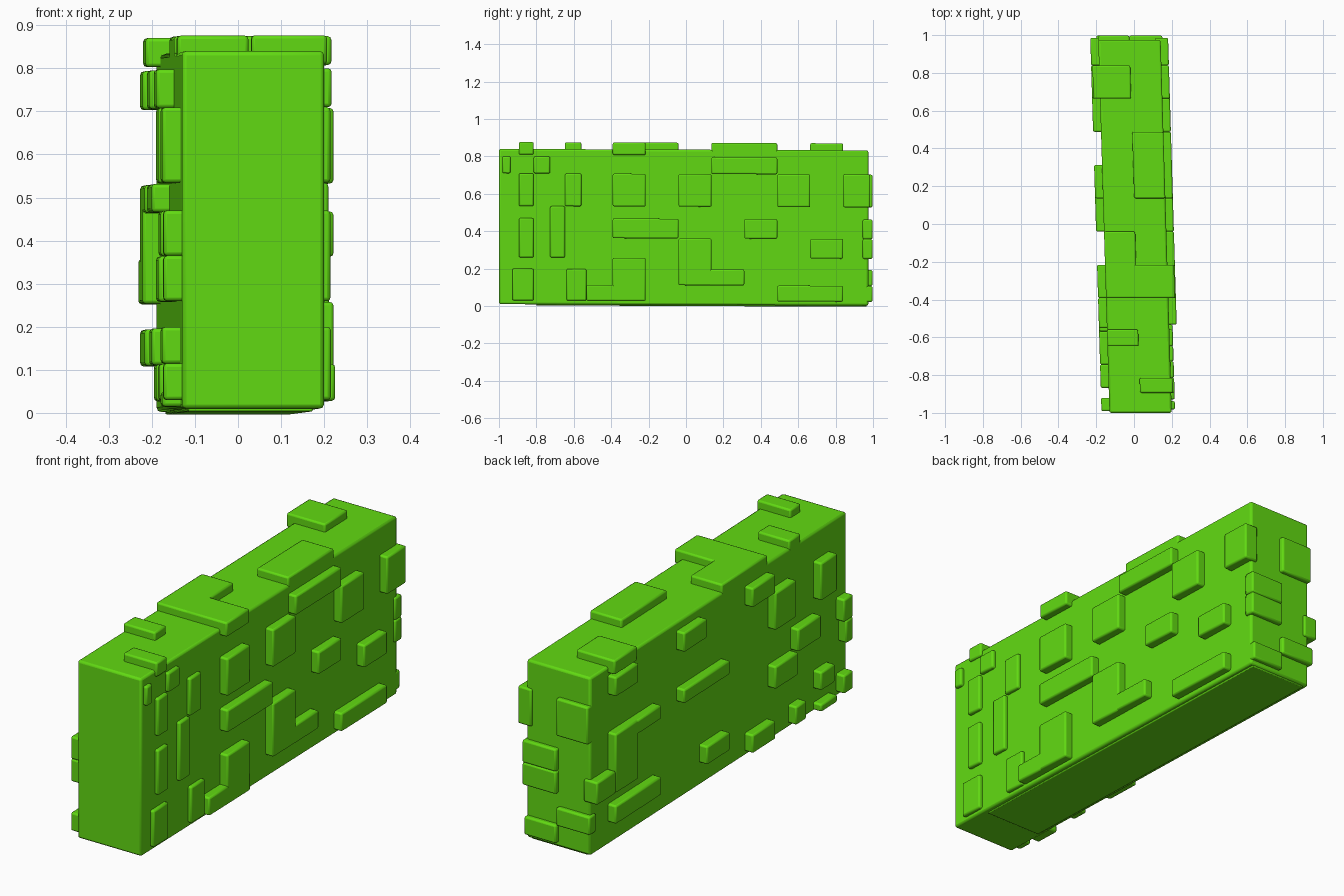
import bpy
import bmesh

default = bpy.data.objects.get("Cube")
if default:
    bpy.data.objects.remove(default, do_unlink=True)

# Single leaf colour
GREEN = (0.12, 0.70, 0.006, 1.0)
leaf = bpy.data.materials.new("leaf green")
leaf.use_nodes = True
leaf.diffuse_color = GREEN
shader = leaf.node_tree.nodes["Principled BSDF"]
shader.inputs["Base Color"].default_value = GREEN
shader.inputs["Roughness"].default_value = 0.8

HALF = 0.165                   # half thickness of the hedge
BACK, TOP = 0.975, 0.84        # back face and top face
CELL = 0.176                   # length of one leaf tuft

# Height rows shared by the tufts on every side
ROWS = {
    "foot": (0.015, 0.05),
    "base": (0.03, 0.115),
    "low": (0.115, 0.2),
    "gap": (0.2, 0.26),
    "mid": (0.26, 0.365),
    "over": (0.365, 0.47),
    "band": (0.47, 0.535),
    "high": (0.535, 0.71),
    "crown": (0.71, 0.8),
}


def along(k):
    """Grid step to a position along the hedge."""
    return min(-0.92 + CELL * k, BACK + 0.01)


def centre(y):
    """The hedge is slightly skewed along its length."""
    return 0.005 - 0.03 * y


def block(name, lo, hi, bevel, segments=2):
    """Bevelled box between two corners, skewed with the hedge."""
    bm = bmesh.new()
    bmesh.ops.create_cube(bm, size=1)
    for v in bm.verts:
        for i in range(3):
            v.co[i] = lo[i] + (v.co[i] + 0.5) * (hi[i] - lo[i])
        v.co.x += centre(v.co.y)
        v.co.z -= 0.004 * (v.co.y + 1)
    mesh = bpy.data.meshes.new(name)
    bm.to_mesh(mesh)
    bm.free()
    mesh.materials.append(leaf)
    obj = bpy.data.objects.new(name, mesh)
    bpy.context.collection.objects.link(obj)
    mod = obj.modifiers.new("soft edges", "BEVEL")
    mod.width = bevel
    mod.segments = segments
    mod.limit_method = "NONE"
    bpy.ops.object.select_all(action="DESELECT")
    obj.select_set(True)
    bpy.context.view_layer.objects.active = obj
    bpy.ops.object.shade_smooth_by_angle(angle=0.9)
    return obj


def side_tuft(name, side, rows, start, end, out):
    """Raised tuft on a long side: side is +1 (left) or -1 (right)."""
    first, last = rows.split("-") if "-" in rows else (rows, rows)
    xs = sorted((side * (HALF - 0.03), side * (HALF + out)))
    block(name, (xs[0], along(start), ROWS[first][0]),
          (xs[1], along(end), ROWS[last][1]), 0.008)


# Main hedge body
block("hedge_body", (-HALF, -1, 0.01), (HALF, BACK, TOP), 0.01)

# Tufts on the left side
LEFT = [
    ("crown", -0.35, -0.1), ("crown", 0.6, 1.1), ("crown", 6, 8),
    ("high", 0.15, 0.6), ("high", 1.55, 2.05), ("high", 3, 4),
    ("high", 5, 6), ("high", 8, 9), ("high", 10, 11),
    ("mid-band", 1.1, 1.55), ("mid-over", 0.15, 0.6),
    ("over", 3, 5), ("over", 7, 8), ("mid", 9, 10),
    ("low-mid", 5, 6), ("low", 5.9, 7),
    ("base-low", -0.05, 0.6), ("base-low", 1.6, 2.2),
    ("base", 2.2, 3.1), ("base-gap", 3, 4), ("base", 8, 10),
]
for i, (rows, start, end) in enumerate(LEFT):
    side_tuft(f"left_tuft_{i}", 1, rows, start, end,
              0.018 if start < 2.1 else 0.04)

# Tufts on the right side
RIGHT = [
    ("crown", 9, 10), ("crown", 6, 7), ("crown", 3, 4),
    ("high", 2.1, 3), ("high", 0.3, 1), ("over", 1, 2),
    ("mid", 2, 3), ("over", -0.4, 0), ("mid", -0.4, -0.1),
    ("band", 5, 7), ("mid-band", 9, 10), ("band", 8, 9.1),
    ("mid", 10, 11), ("low", 8, 10), ("low", 5, 6),
    ("base", 3, 4), ("base", 1.65, 2.1), ("low", 0.4, 1),
    ("base", -0.4, 0), ("foot", 0.3, 1),
]
for i, (rows, start, end) in enumerate(RIGHT):
    side_tuft(f"right_tuft_{i}", -1, rows, start, end, 0.042)

# Tufts on the back: row and crosswise range
BACK_TUFTS = [
    ("high", -HALF, 0), ("mid", 0, HALF + 0.01),
    ("over", 0, HALF + 0.01), ("low", -HALF - 0.01, 0), ("base", 0, HALF),
]
for i, (row, x0, x1) in enumerate(BACK_TUFTS):
    block(f"back_tuft_{i}", (x0, BACK - 0.03, ROWS[row][0]),
          (x1, BACK + 0.022, ROWS[row][1]), 0.008)

# Tufts on the top: crosswise range and grid steps
TOP_TUFTS = [
    (0, HALF + 0.01, 0.15, 0.6), (-HALF, 0, 1.55, 2.05),
    (-HALF, 0, 3, 5), (-0.02, HALF + 0.035, 3, 4),
    (0, HALF, 6, 8), (-HALF - 0.035, 0, 9, 10),
]
for i, (x0, x1, start, end) in enumerate(TOP_TUFTS):
    block(f"top_tuft_{i}", (x0, along(start), TOP - 0.03),
          (x1, along(end), TOP + 0.037), 0.008)

# Thin roots under the body, reaching the ground
block("hedge_sole", (-HALF + 0.02, -0.8, 0.004), (HALF - 0.02, BACK - 0.01, 0.03), 0.004)
